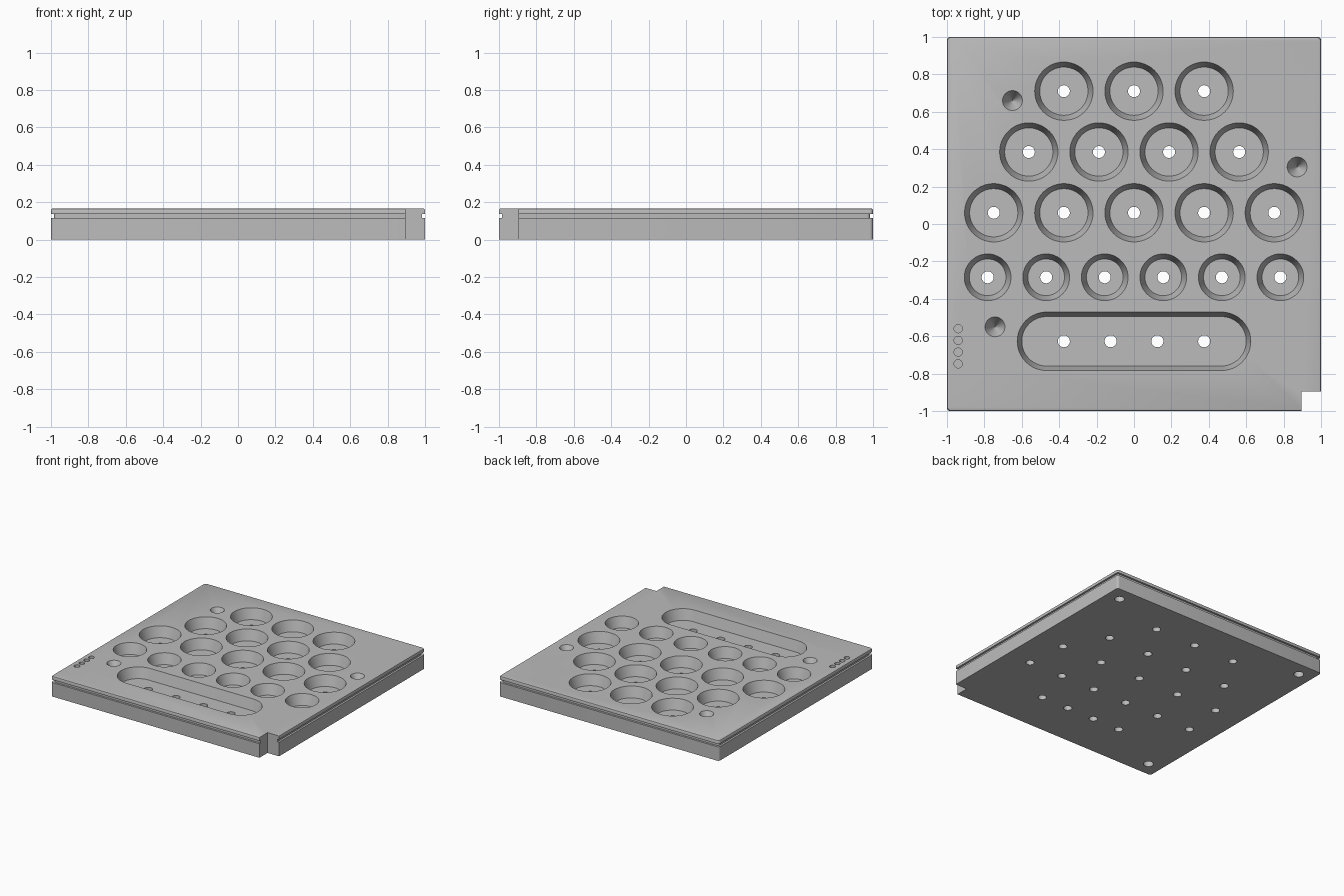
import bpy, bmesh, math

cube = bpy.data.objects.get("Cube")
if cube:
    bpy.data.objects.remove(cube, do_unlink=True)

TOP = 0.167
FLOOR = TOP - 0.085      # pocket floors
HOLE = 0.032             # drain hole radius

grey = bpy.data.materials.new("mid grey")
grey.use_nodes = True
grey.diffuse_color = (0.5, 0.5, 0.5, 1)
grey.node_tree.nodes["Principled BSDF"].inputs["Base Color"].default_value = (0.5, 0.5, 0.5, 1)


def outline(hx, hy, r, cx=0, cy=0, n=12):
    """Rounded rectangle; becomes a circle or a stadium when r fills it."""
    points = []
    for k, (sx, sy) in enumerate([(1, 1), (-1, 1), (-1, -1), (1, -1)]):
        for i in range(n + 1):
            a = (k + i / n) * math.pi / 2
            points.append((cx + sx * (hx - r) + r * math.cos(a),
                           cy + sy * (hy - r) + r * math.sin(a)))
    return points


def loft(bm, levels):
    """Closed solid through (z, outline) levels, from bottom to top."""
    rings = [[bm.verts.new((x, y, z)) for x, y in pts] for z, pts in levels]
    bm.faces.new(rings[0][::-1])
    bm.faces.new(rings[-1])
    for low, high in zip(rings, rings[1:]):
        for i in range(len(low)):
            j = (i + 1) % len(low)
            bm.faces.new((low[i], low[j], high[j], high[i]))


def round_solid(bm, x, y, profile):
    loft(bm, [(z, outline(r, r, r, x, y)) for z, r in profile])


def make_object(name, bm):
    bmesh.ops.remove_doubles(bm, verts=bm.verts, dist=1e-5)
    bmesh.ops.recalc_face_normals(bm, faces=bm.faces)
    mesh = bpy.data.meshes.new(name)
    bm.to_mesh(mesh)
    bm.free()
    mesh.materials.append(grey)
    obj = bpy.data.objects.new(name, mesh)
    bpy.context.collection.objects.link(obj)
    return obj


# Plate with side groove and softened top edge
bm = bmesh.new()
sides = [(0, 0), (0.115, 0), (0.115, 0.016), (0.138, 0.016), (0.138, 0),
         (0.157, 0), (0.164, 0.003), (TOP, 0.01)]
loft(bm, [(z, outline(1 - d, 1 - d, 0.018, n=4)) for z, d in sides])
plate = make_object("tray_plate", bm)

# Round pockets with drain holes
bm = bmesh.new()
rows = [(0.71, 3, 0.375, 0.156), (0.385, 4, 0.375, 0.156),
        (0.06, 5, 0.375, 0.156), (-0.285, 6, 0.313, 0.125)]
for y, count, step, r in rows:
    for i in range(count):
        x = (i - (count - 1) / 2) * step
        floor_r = r - 0.027
        slope = (r - floor_r) / (TOP - FLOOR)
        round_solid(bm, x, y, [(-0.05, HOLE), (FLOOR, HOLE), (FLOOR, floor_r),
                               (TOP + 0.02, r + 0.02 * slope)])

# Long slot
loft(bm, [(FLOOR, outline(0.6, 0.132, 0.132, 0, -0.627)),
          (TOP + 0.02, outline(0.63, 0.162, 0.162, 0, -0.627))])

# Conical locating dimples
for x, y in [(-0.65, 0.66), (0.872, 0.305), (-0.743, -0.55)]:
    round_solid(bm, x, y, [(TOP - 0.1, 0.001), (TOP, 0.053), (TOP + 0.02, 0.063)])

# Row of small marker holes
for i in range(4):
    round_solid(bm, -0.94, -0.56 - 0.0625 * i, [(TOP - 0.03, 0.022), (TOP + 0.02, 0.022)])

# Blind foot sockets underneath
for x, y in [(1, 1), (-1, 1), (-1, -1)]:
    round_solid(bm, x * 0.88, y * 0.88, [(-0.05, 0.038), (0.05, 0.038)])

# Corner notch
loft(bm, [(z, outline(0.105, 0.105, 0.0001, 1, -1, n=1)) for z in (-0.05, TOP + 0.05)])
pocket_cutter = make_object("pocket_cutter", bm)

# Drain holes in the slot
bm = bmesh.new()
for x in (-0.375, -0.125, 0.125, 0.375):
    round_solid(bm, x, -0.627, [(-0.05, HOLE), (FLOOR + 0.03, HOLE)])
slot_hole_cutter = make_object("slot_hole_cutter", bm)

# Cut everything and keep the result
for cutter in (pocket_cutter, slot_hole_cutter):
    mod = plate.modifiers.new(cutter.name, 'BOOLEAN')
    mod.operation = 'DIFFERENCE'
    mod.solver = 'EXACT'
    mod.object = cutter
    cutter.hide_render = True
graph = bpy.context.evaluated_depsgraph_get()
result = bpy.data.meshes.new_from_object(plate.evaluated_get(graph))
plate.modifiers.clear()
plate.data = result
for cutter in (pocket_cutter, slot_hole_cutter):
    bpy.data.objects.remove(cutter, do_unlink=True)

bpy.ops.object.select_all(action='DESELECT')
plate.select_set(True)
bpy.context.view_layer.objects.active = plate
bpy.ops.object.shade_smooth_by_angle(angle=math.radians(30))
